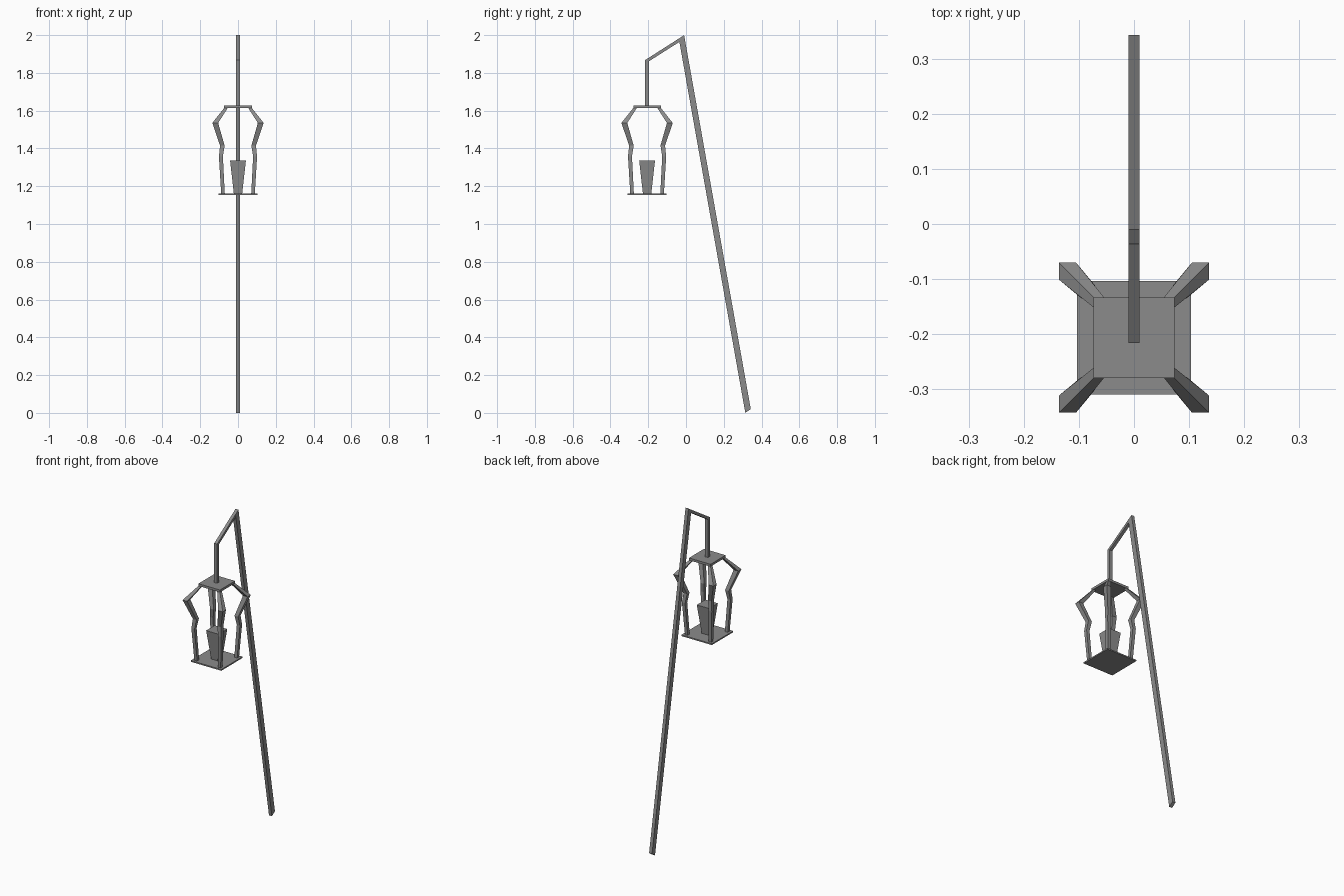
import bpy, bmesh

if "Cube" in bpy.data.objects:
    bpy.data.objects.remove(bpy.data.objects["Cube"])

CY = -0.206  # lantern axis in y

# Dark iron
iron = bpy.data.materials.new("dark_iron")
iron.diffuse_color = (0.26, 0.26, 0.26, 1)
iron.use_nodes = True
iron.node_tree.nodes["Principled BSDF"].inputs["Base Color"].default_value = iron.diffuse_color


def finish(name, bm):
    bmesh.ops.recalc_face_normals(bm, faces=bm.faces)
    mesh = bpy.data.meshes.new(name)
    bm.to_mesh(mesh)
    bm.free()
    mesh.materials.append(iron)
    ob = bpy.data.objects.new(name, mesh)
    bpy.context.collection.objects.link(ob)
    return ob


def side_profile(name, pts, half):
    """Extrude a (y, z) outline across x."""
    bm = bmesh.new()
    face = bm.faces.new([bm.verts.new((-half, y, z)) for y, z in pts])
    ext = bmesh.ops.extrude_face_region(bm, geom=[face])
    verts = [v for v in ext["geom"] if isinstance(v, bmesh.types.BMVert)]
    bmesh.ops.translate(bm, verts=verts, vec=(2 * half, 0, 0))
    return finish(name, bm)


def loft(name, sections, sx=1, sy=1):
    """Square sections (inner, outer, z) measured from the lantern axis."""
    bm = bmesh.new()
    rings = []
    for a, b, z in sections:
        rings.append([bm.verts.new((sx * x, CY + sy * y, z))
                      for x, y in ((a, a), (b, a), (b, b), (a, b))])
    for lo, hi in zip(rings, rings[1:]):
        for i in range(4):
            j = (i + 1) % 4
            bm.faces.new((lo[i], lo[j], hi[j], hi[i]))
    bm.faces.new(rings[0])
    bm.faces.new(rings[-1])
    return finish(name, bm)


# Leaning pole
side_profile("pole", [(0.314, 0.0), (0.343, 0.02),
                      (-0.010, 2.0), (-0.038, 1.981)], 0.01)

# Sloping arm and vertical hanger
side_profile("arm_and_hanger", [(-0.036, 1.983), (-0.216, 1.868), (-0.216, 1.62),
                                (-0.197, 1.62), (-0.197, 1.861), (-0.030, 1.967)], 0.0098)

# Lantern plates and tapered candle
loft("top_plate", [(-0.073, 0.073, 1.614), (-0.073, 0.073, 1.628)])
loft("bottom_plate", [(-0.103, 0.103, 1.153), (-0.103, 0.103, 1.161)])
loft("candle", [(-0.022, 0.022, 1.160), (-0.042, 0.042, 1.337)])

# Four bent corner legs
leg = [(0.070, 0.089, 1.160), (0.080, 0.101, 1.358), (0.071, 0.095, 1.415),
       (0.105, 0.136, 1.535), (0.052, 0.070, 1.618)]
for sx, side in ((-1, "left"), (1, "right")):
    for sy, end in ((-1, "front"), (1, "back")):
        loft(f"leg_{end}_{side}", leg, sx, sy)
